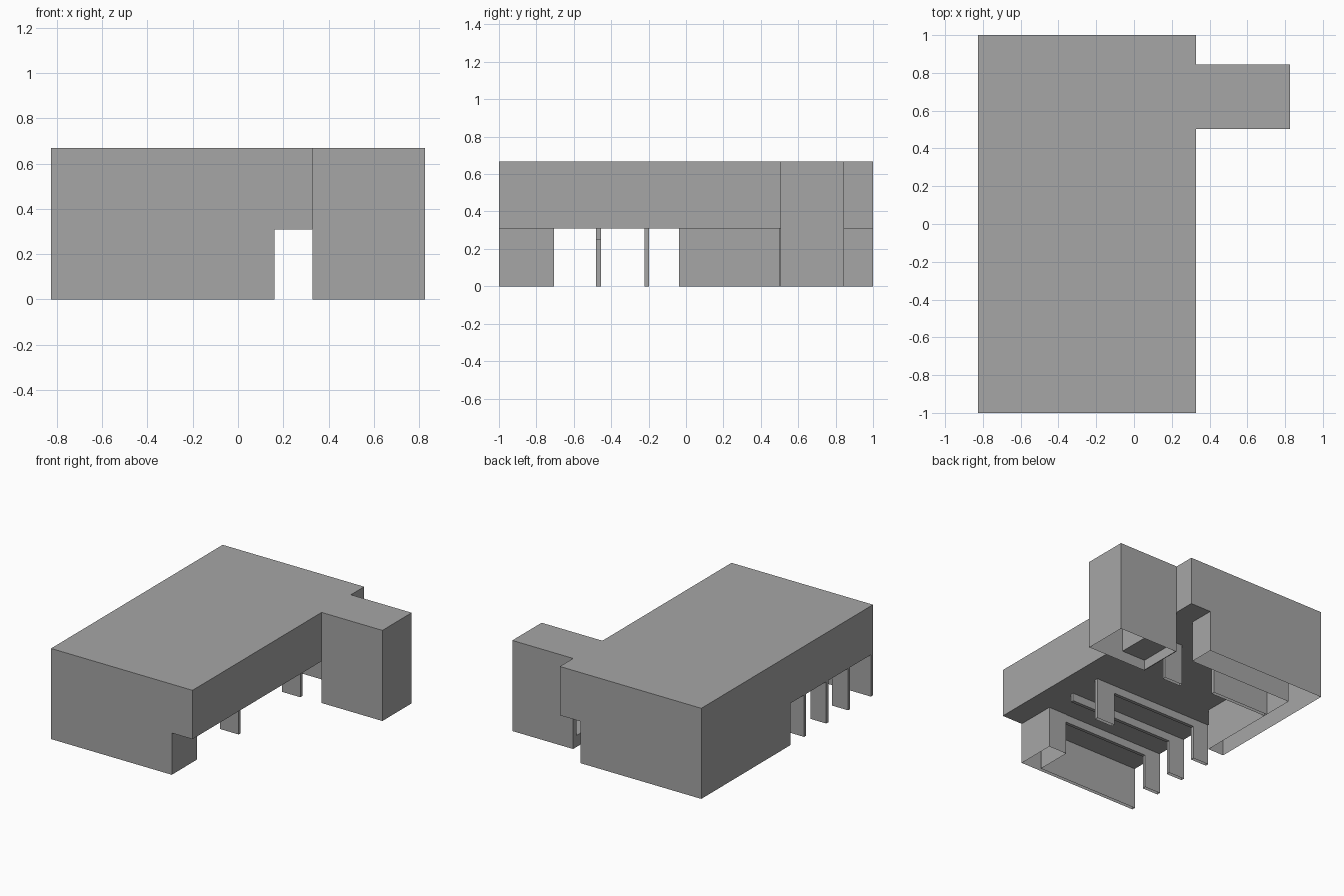
import bpy
import bmesh

cube = bpy.data.objects.get("Cube")
if cube:
    bpy.data.objects.remove(cube, do_unlink=True)

grey = bpy.data.materials.new("plain grey")
grey.use_nodes = True
colour = (0.38, 0.38, 0.38, 1)
grey.diffuse_color = colour
grey.node_tree.nodes["Principled BSDF"].inputs["Base Color"].default_value = colour


def box(name, x, y, z):
    """Axis-aligned box from (low, high) spans."""
    bpy.ops.mesh.primitive_cube_add(size=1)
    ob = bpy.context.object
    ob.name = name
    for v in ob.data.vertices:
        v.co = [lo if c < 0 else hi for c, (lo, hi) in zip(v.co, (x, y, z))]
    ob.data.materials.append(grey)


def shell(name, outline, height):
    """Hollow wall raised from a footprint, open at top and bottom."""
    bm = bmesh.new()
    base = [bm.verts.new((x, y, 0)) for x, y in outline]
    top = [bm.verts.new((x, y, height)) for x, y in outline]
    for i in range(len(base)):
        bm.faces.new((base[i - 1], base[i], top[i], top[i - 1]))
    mesh = bpy.data.meshes.new(name)
    bm.to_mesh(mesh)
    bm.free()
    mesh.materials.append(grey)
    bpy.context.collection.objects.link(bpy.data.objects.new(name, mesh))


def panel(name, x, y, height):
    """Straight hollow wall with a rectangular footprint."""
    shell(name, [(x[0], y[0]), (x[1], y[0]), (x[1], y[1]), (x[0], y[1])], height)


WEST, EAST, OVERHANG, TOWER = -0.825, 0.16, 0.329, 0.825
FLOOR, ROOF, BEAM = 0.308, 0.668, 0.25
T, THIN = 0.025, 0.006      # wall thicknesses
INNER_WEST = -0.695         # inner face of the thick west wall
INNER_EAST = 0.01           # inner face of the east blocks
WEST_SPAN, EAST_SPAN = (WEST, INNER_WEST), (INNER_EAST, EAST)

# Upper storey
box("upper_storey", (WEST, OVERHANG), (-1, 1), (FLOOR, ROOF))

# Ground floor walls: L-shaped, hollow and open underneath
shell("front_wall", [(WEST, -1), (EAST, -1), (EAST, -0.707), (INNER_EAST, -0.707),
                     (INNER_EAST, -1 + T), (WEST, -1 + T)], FLOOR)
shell("back_wall", [(WEST, -0.038), (INNER_WEST, -0.038), (INNER_WEST, 0.81),
                    (EAST, 0.81), (EAST, 1), (WEST, 1)], FLOOR)

# Portal frames across the open hall
for i, y in enumerate((-0.735, -0.48, -0.222)):
    span = (y, y + T)
    panel(f"west_pier_{i}", WEST_SPAN, span, FLOOR)
    box(f"frame_beam_{i}", (INNER_WEST, EAST), span, (BEAM, FLOOR))
panel("east_pier", EAST_SPAN, (-0.222, -0.222 + T), FLOOR)
panel("entrance_pier", EAST_SPAN, (0.497, 0.522), FLOOR)

# Room partition
panel("inner_partition", (INNER_WEST, -0.226), (0.555, 0.58), FLOOR)

# Hollow tower with a doorway facing the main block
Y0, Y1, SILL, HEAD = 0.504, 0.845, 0.075, 0.29
DOOR = (OVERHANG, OVERHANG + THIN)
panel("tower_front_wall", (OVERHANG, TOWER), (Y0, Y0 + THIN), ROOF)
panel("tower_back_wall", (OVERHANG, TOWER), (Y1 - THIN, Y1), ROOF)
panel("tower_outer_wall", (TOWER - THIN, TOWER), (Y0, Y1), ROOF)
box("tower_roof", (OVERHANG, TOWER), (Y0, Y1), (ROOF - THIN, ROOF))
box("doorway_sill", DOOR, (Y0, Y1), (0, SILL))
box("doorway_lintel", DOOR, (Y0, Y1), (HEAD, ROOF))
for name, span in (("front", (Y0, Y0 + 0.04)), ("back", (Y1 - 0.04, Y1))):
    panel(f"doorway_{name}_jamb", DOOR, span, ROOF)
box("tower_landing", (OVERHANG, 0.53), (Y0, Y1), (SILL, SILL + 0.01))
box("landing_wall", (0.53 - THIN, 0.53), (Y0, Y1), (SILL, FLOOR))
